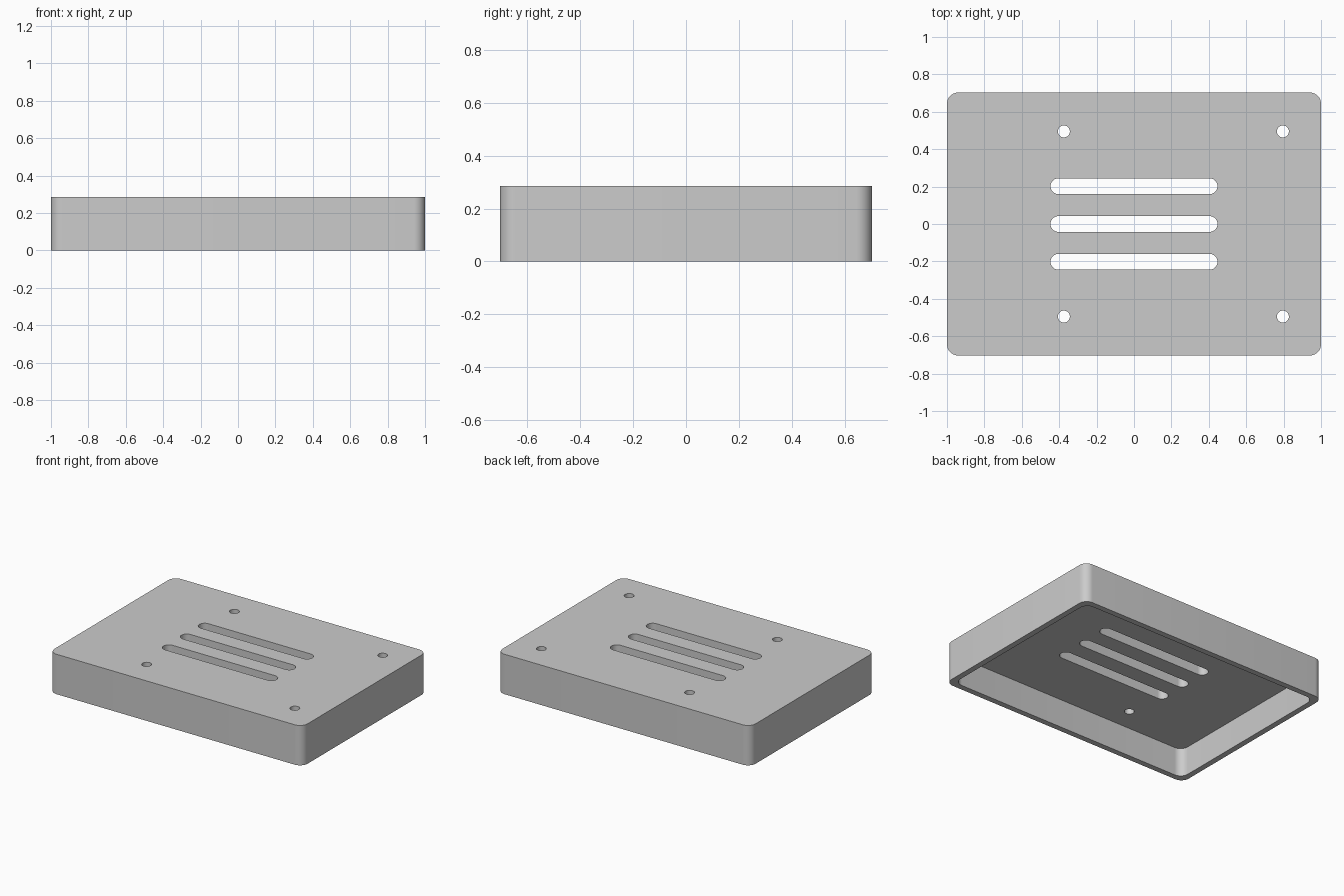
import bpy
import bmesh
from math import cos, sin, pi

old = bpy.data.objects.get("Cube")
if old:
    bpy.data.objects.remove(old, do_unlink=True)

LENGTH, WIDTH, HEIGHT = 2.0, 1.406, 0.285
WALL, LID, CORNER = 0.041, 0.081, 0.06

grey = bpy.data.materials.new("plain grey")
grey.use_nodes = True
colour = (0.6, 0.6, 0.6, 1)
grey.diffuse_color = colour
grey.node_tree.nodes["Principled BSDF"].inputs["Base Color"].default_value = colour


def rounded_prism(name, length, width, radius, z0, z1, centre=(0, 0), steps=10):
    """Extrude a rounded rectangle from z0 to z1."""
    bm = bmesh.new()
    ring = []
    for quarter, (sx, sy) in enumerate(((1, 1), (-1, 1), (-1, -1), (1, -1))):
        for i in range(steps + 1):
            a = (quarter + i / steps) * pi / 2
            x = centre[0] + sx * (length / 2 - radius) + radius * cos(a)
            y = centre[1] + sy * (width / 2 - radius) + radius * sin(a)
            ring.append(bm.verts.new((x, y, z0)))
    base = bm.faces.new(ring)
    top = bmesh.ops.extrude_face_region(bm, geom=[base])["geom"]
    for v in top:
        if isinstance(v, bmesh.types.BMVert):
            v.co.z = z1
    bmesh.ops.remove_doubles(bm, verts=bm.verts, dist=0.0001)
    bmesh.ops.recalc_face_normals(bm, faces=bm.faces)
    mesh = bpy.data.meshes.new(name)
    bm.to_mesh(mesh)
    bm.free()
    mesh.materials.append(grey)
    obj = bpy.data.objects.new(name, mesh)
    bpy.context.collection.objects.link(obj)
    return obj


# Outer shell of the cover, open underneath
cover = rounded_prism("case_cover", LENGTH, WIDTH, CORNER, 0, HEIGHT)
cutters = [rounded_prism("cavity_cutter", LENGTH - 2 * WALL, WIDTH - 2 * WALL,
                         CORNER, -0.1, HEIGHT - LID)]

# Three ventilation slots
for y in (-0.202, 0, 0.202):
    cutters.append(rounded_prism("slot_cutter", 0.893, 0.084, 0.0419,
                                 0.1, 0.4, (0, y)))

# Four screw holes
for x in (-0.375, 0.796):
    for y in (-0.495, 0.495):
        cutters.append(rounded_prism("hole_cutter", 0.064, 0.064, 0.032,
                                     0.1, 0.4, (x, y), 8))

for cutter in cutters:
    cutter.hide_render = True
    mod = cover.modifiers.new(cutter.name, "BOOLEAN")
    mod.operation = "DIFFERENCE"
    mod.solver = "EXACT"
    mod.object = cutter

# Apply the cuts, then drop the cutters
bpy.context.view_layer.objects.active = cover
cover.select_set(True)
for mod in list(cover.modifiers):
    bpy.ops.object.modifier_apply(modifier=mod.name)
for cutter in cutters:
    bpy.data.objects.remove(cutter, do_unlink=True)

# Smooth rounded corners, crisp edges
bpy.ops.object.shade_smooth_by_angle(angle=pi / 6)
